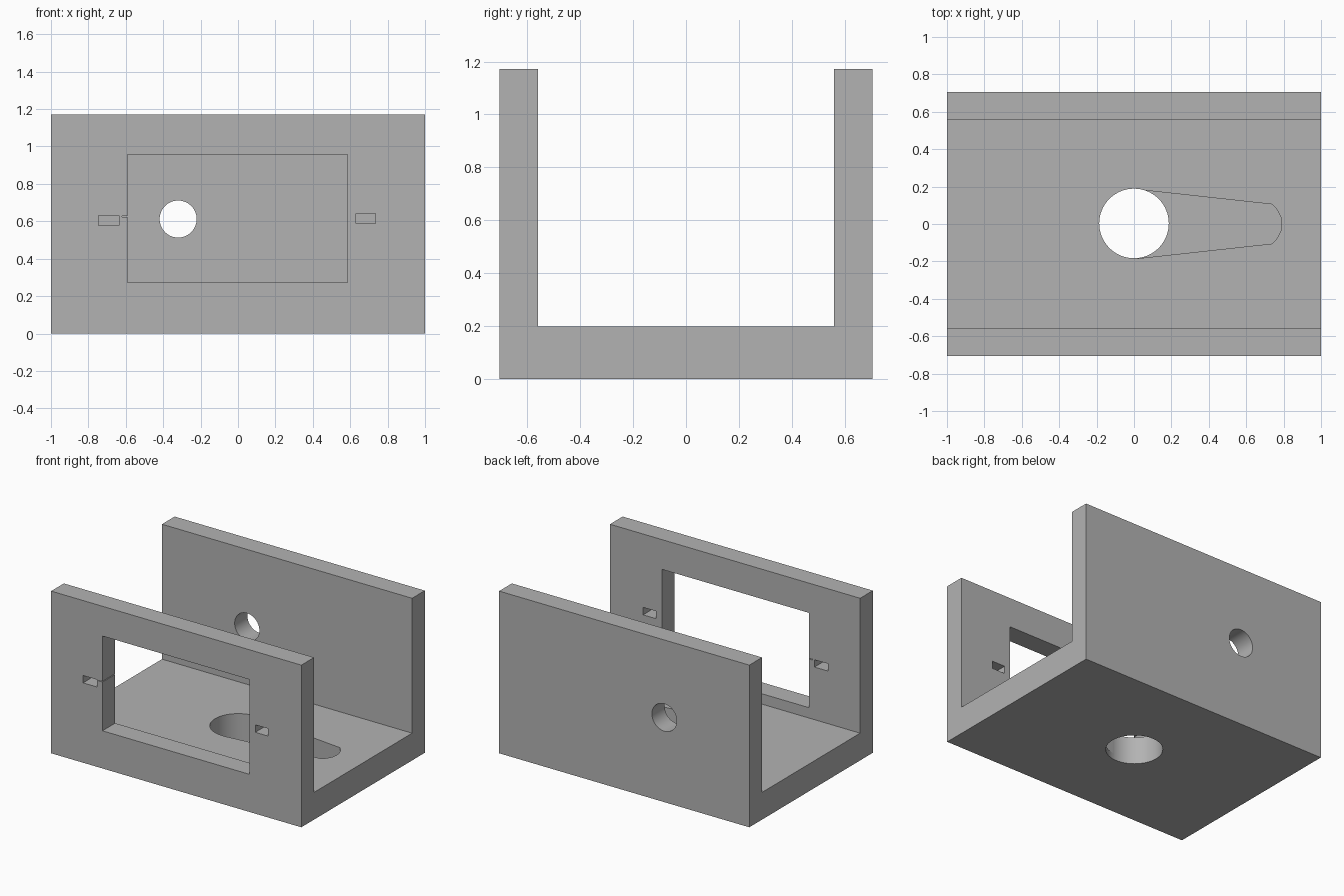
import bpy, bmesh, math
from mathutils import Vector

cube = bpy.data.objects.get("Cube")
if cube:
    bpy.data.objects.remove(cube, do_unlink=True)

grey = bpy.data.materials.new("plain grey")
grey.use_nodes = True
grey.diffuse_color = (0.45, 0.45, 0.45, 1)
grey.node_tree.nodes["Principled BSDF"].inputs["Base Color"].default_value = grey.diffuse_color

HALF_X, HALF_Y, INNER_Y = 1.0, 0.705, 0.56
HEIGHT, FLOOR = 1.172, 0.197


def prism(name, points, axis, start, end):
    """Extrude a 2D outline along x, y or z."""
    place = {"x": lambda a, b: (start, a, b),
             "y": lambda a, b: (a, start, b),
             "z": lambda a, b: (a, b, start)}[axis]
    shift = Vector([end - start if k == axis else 0 for k in "xyz"])
    bm = bmesh.new()
    face = bm.faces.new([bm.verts.new(place(a, b)) for a, b in points])
    side = bmesh.ops.extrude_face_region(bm, geom=[face])
    moved = [g for g in side["geom"] if isinstance(g, bmesh.types.BMVert)]
    bmesh.ops.translate(bm, verts=moved, vec=shift)
    bmesh.ops.recalc_face_normals(bm, faces=bm.faces)
    mesh = bpy.data.meshes.new(name)
    bm.to_mesh(mesh)
    bm.free()
    mesh.materials.append(grey)
    obj = bpy.data.objects.new(name, mesh)
    bpy.context.collection.objects.link(obj)
    return obj


def rect(x0, x1, z0, z1):
    return [(x0, z0), (x1, z0), (x1, z1), (x0, z1)]


def circle(cx, cy, r, n=64):
    return [(cx + r * math.cos(math.tau * i / n),
             cy + r * math.sin(math.tau * i / n)) for i in range(n)]


# U-shaped channel: floor with a front and a back wall
half = [(HALF_Y, 0), (HALF_Y, HEIGHT), (INNER_Y, HEIGHT), (INNER_Y, FLOOR)]
profile = half + [(-y, z) for y, z in reversed(half)]
bracket = prism("channel_bracket", profile, "x", -HALF_X, HALF_X)

# Front wall: window, two screw slots and a thin slit beside the window
front = ("y", -HALF_Y - 0.1, -INNER_Y + 0.1)
cutters = [
    prism("window_cutter", rect(-0.59, 0.585, 0.272, 0.957), *front),
    prism("right_slot_cutter", rect(-0.745, -0.635, 0.577, 0.63), *front),
    prism("left_slot_cutter", rect(0.632, 0.735, 0.588, 0.642), *front),
    prism("slit_cutter", rect(-0.62, -0.58, 0.624, 0.629), *front),
]

# Back wall: round cable hole
cutters.append(prism("cable_hole_cutter", circle(-0.32, 0.612, 0.099),
                     "y", INNER_Y - 0.1, HALF_Y + 0.1))

# Floor: round through hole with a tapered pocket that stops above the base
cutters.append(prism("floor_hole_cutter", circle(0, 0.003, 0.186), "z", -0.1, FLOOR + 0.1))
edge = [(0.02, 0.184), (0.74, 0.105), (0.767, 0.074), (0.785, 0.036)]
pocket = edge + [(0.79, 0)] + [(x, -y) for x, y in reversed(edge)]
cutters.append(prism("pocket_cutter", pocket, "z", 0.045, FLOOR + 0.1))

# Cut everything out and remove the cutters
bpy.context.view_layer.objects.active = bracket
for cutter in cutters:
    cutter.hide_render = True
    mod = bracket.modifiers.new(cutter.name, "BOOLEAN")
    mod.operation = "DIFFERENCE"
    mod.solver = "EXACT"
    mod.object = cutter
    bpy.ops.object.modifier_apply(modifier=mod.name)
    bpy.data.objects.remove(cutter, do_unlink=True)

# Smooth the round holes, keep the edges sharp
bpy.ops.object.select_all(action="DESELECT")
bracket.select_set(True)
bpy.ops.object.shade_smooth_by_angle(angle=math.radians(20))
